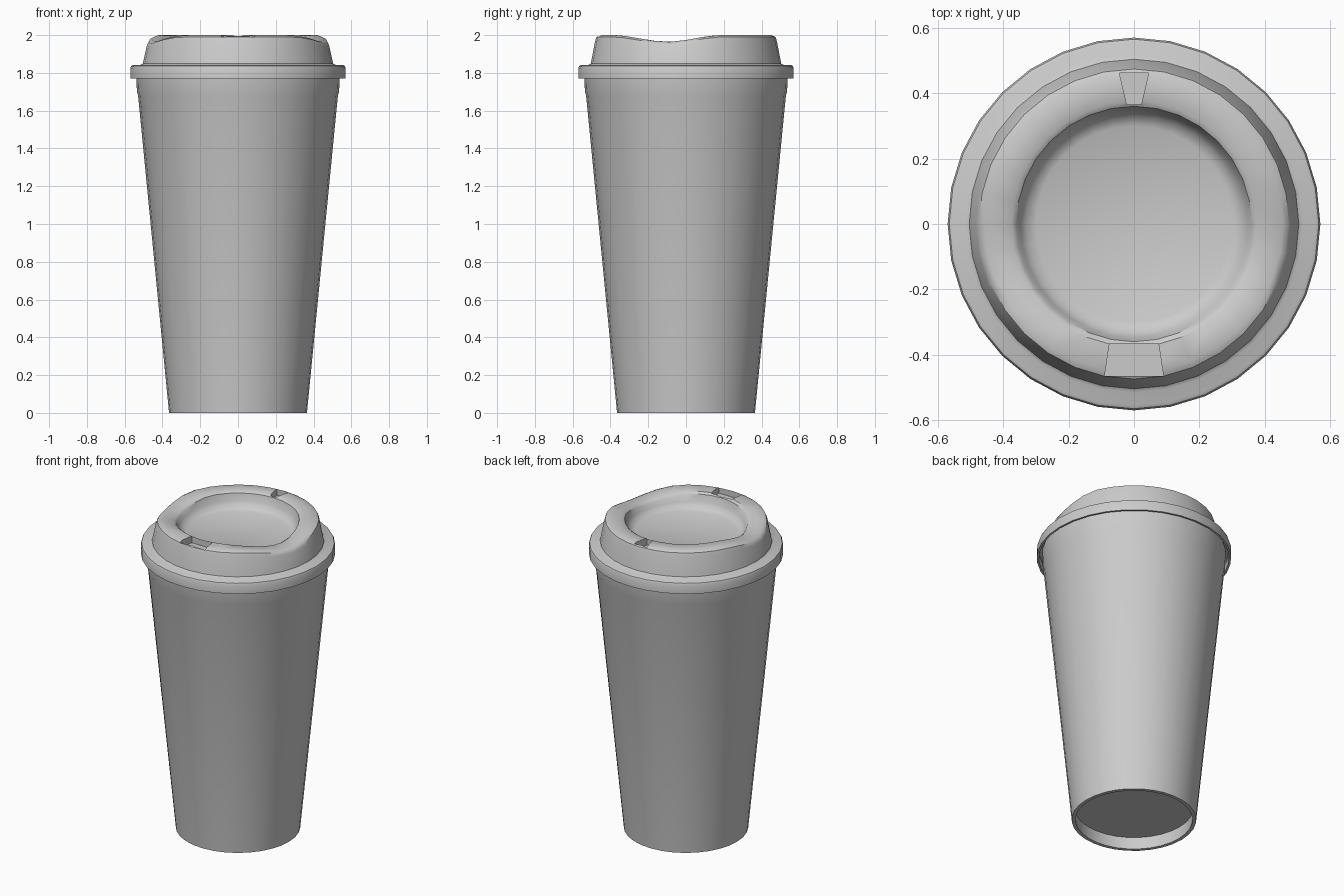
import bpy, bmesh, math

if "Cube" in bpy.data.objects:
    bpy.data.objects.remove(bpy.data.objects["Cube"])

SEGS = 32


def finish(name, bm):
    bmesh.ops.remove_doubles(bm, verts=bm.verts, dist=1e-5)
    bmesh.ops.recalc_face_normals(bm, faces=bm.faces)
    mesh = bpy.data.meshes.new(name)
    bm.to_mesh(mesh)
    bm.free()
    ob = bpy.data.objects.new(name, mesh)
    bpy.context.collection.objects.link(ob)
    return ob


def activate(ob):
    bpy.ops.object.select_all(action='DESELECT')
    ob.select_set(True)
    bpy.context.view_layer.objects.active = ob


def lathe(name, profile):
    """Revolve a list of (radius, z) points around the z axis."""
    bm = bmesh.new()
    verts = [bm.verts.new((r, 0, z)) for r, z in profile]
    edges = [bm.edges.new(p) for p in zip(verts, verts[1:])]
    bmesh.ops.spin(bm, geom=verts + edges, cent=(0, 0, 0), axis=(0, 0, 1),
                   angle=math.tau, steps=SEGS, use_duplicate=False)
    return finish(name, bm)


def pocket(target, name, y0, half0, y1, half1, floor):
    """Cut a tapered opening down into the rim of the lid."""
    bm = bmesh.new()
    outline = [(-half0, y0), (half0, y0), (half1, y1), (-half1, y1)]
    face = bm.faces.new([bm.verts.new((x, y, floor)) for x, y in outline])
    ext = bmesh.ops.extrude_face_region(bm, geom=[face])
    for v in ext['geom']:
        if isinstance(v, bmesh.types.BMVert):
            v.co.z = 2.1
    cutter = finish(name, bm)
    cutter.hide_render = True
    mod = target.modifiers.new(name, 'BOOLEAN')
    mod.operation, mod.solver, mod.object = 'DIFFERENCE', 'EXACT', cutter
    activate(target)
    bpy.ops.object.modifier_apply(modifier=mod.name)
    bpy.data.objects.remove(cutter)


# Tapered cup with a hollow inside and a recessed base
cup = lathe("cup", [
    (0, 0.08), (0.348, 0.08), (0.343, 0), (0.365, 0),
    (0.529, 1.68), (0.535, 1.70), (0.54, 1.80),
    (0.515, 1.80), (0.51, 1.69), (0.355, 0.10), (0, 0.10)])

# Lid: skirt, shoulder, raised drinking rim and sunken centre
lid = lathe("lid", [
    (0, 1.86), (0.48, 1.84), (0.50, 1.81), (0.555, 1.81), (0.558, 1.77),
    (0.57, 1.77), (0.57, 1.825), (0.565, 1.837), (0.555, 1.842),
    (0.515, 1.843), (0.504, 1.85), (0.482, 1.965), (0.474, 1.99),
    (0.455, 2.0), (0.375, 2.0), (0.36, 1.99), (0.348, 1.945),
    (0.33, 1.915), (0.30, 1.90), (0, 1.90)])

# Dip in the rim on both sides
for v in lid.data.vertices:
    t = max(0, 1 - abs(v.co.y + 0.10) / 0.29)
    weight = min(1, max(0, (v.co.z - 1.91) / 0.08))
    v.co.z -= 0.036 * weight * t * t * (3 - 2 * t)

# Drinking opening at the front, vent at the back
pocket(lid, "sip_opening", -0.465, 0.09, -0.365, 0.075, 1.955)
pocket(lid, "vent_opening", 0.365, 0.022, 0.462, 0.045, 1.955)

for ob in (cup, lid):
    activate(ob)
    bpy.ops.object.shade_smooth_by_angle(angle=math.radians(35))
